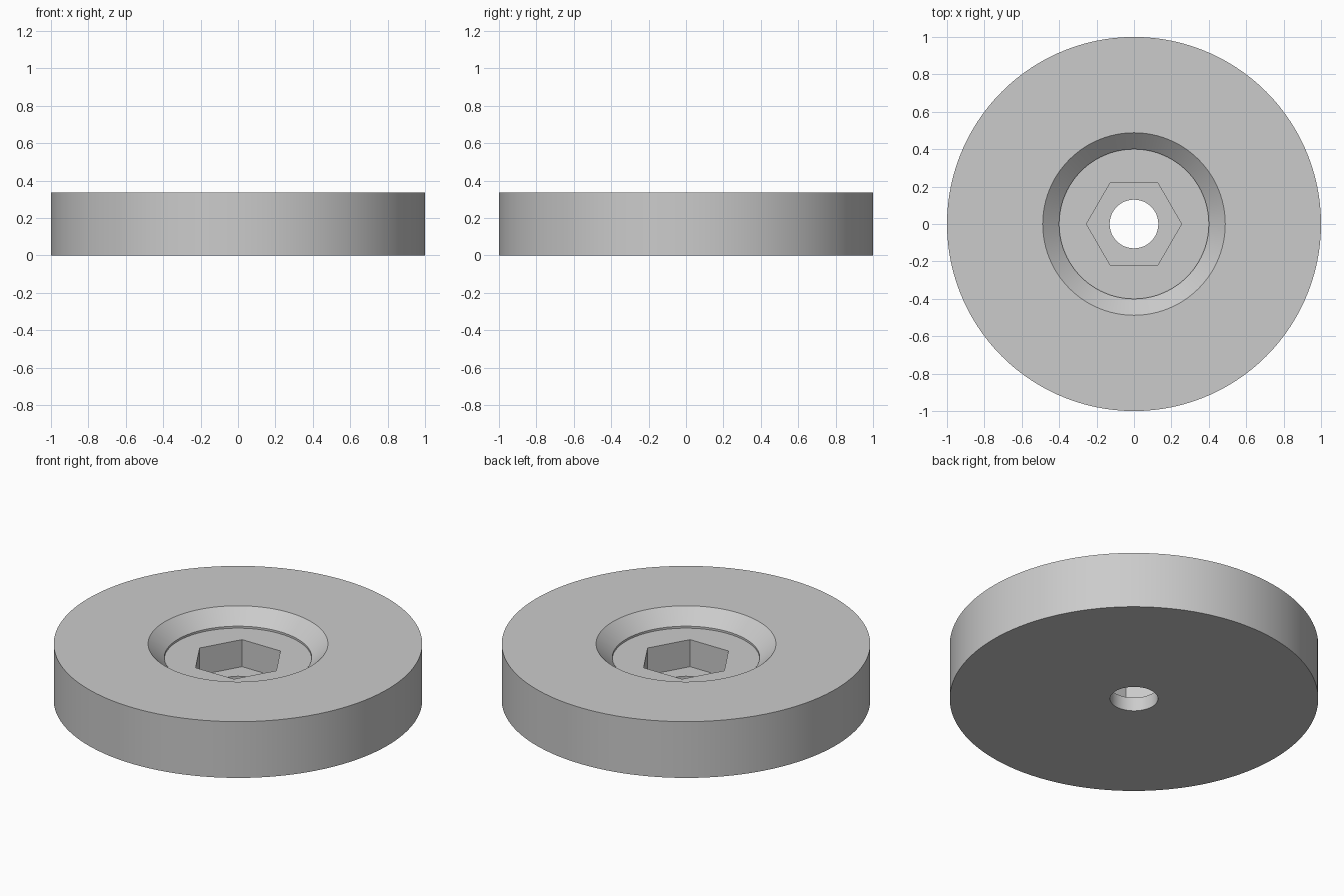
import bpy
import bmesh
from math import cos, sin, pi

cube = bpy.data.objects.get("Cube")
if cube:
    bpy.data.objects.remove(cube, do_unlink=True)

SEGMENTS = 120      # multiple of six, so the hexagon corners stay crisp
HEIGHT = 0.337
SEAT_Z = 0.244      # floor of the round recess
POCKET_Z = 0.082    # floor of the hexagonal pocket
HEX_FLAT = 0.22     # centre to flat side
HOLE = 0.13


def circle(radius):
    return lambda angle: radius


def hexagon(flat):
    # Corners lie on the x axis
    return lambda angle: flat / cos(angle % (pi / 3) - pi / 6)


# Closed cross-section, from the underside around the rim and down the bore
rings = [
    (circle(HOLE), 0),
    (circle(1), 0),
    (circle(1), HEIGHT),
    (circle(0.488), HEIGHT),
    (circle(0.4), 0.256),
    (circle(0.4), SEAT_Z),
    (hexagon(HEX_FLAT), SEAT_Z),
    (hexagon(HEX_FLAT), POCKET_Z),
    (circle(HOLE), POCKET_Z),
]

bm = bmesh.new()
loops = []
for radius, z in rings:
    loop = []
    for i in range(SEGMENTS):
        a = 2 * pi * i / SEGMENTS
        r = radius(a)
        loop.append(bm.verts.new((r * cos(a), r * sin(a), z)))
    loops.append(loop)

for lower, upper in zip(loops, loops[1:] + loops[:1]):
    for i in range(SEGMENTS):
        j = (i + 1) % SEGMENTS
        bm.faces.new((lower[i], lower[j], upper[j], upper[i]))
bmesh.ops.recalc_face_normals(bm, faces=bm.faces)

mesh = bpy.data.meshes.new("round_foot")
bm.to_mesh(mesh)
bm.free()
foot = bpy.data.objects.new("round_foot", mesh)
bpy.context.collection.objects.link(foot)

# Single plain grey
grey = bpy.data.materials.new("light_grey")
grey.use_nodes = True
colour = (0.6, 0.6, 0.6, 1)
grey.diffuse_color = colour
grey.node_tree.nodes["Principled BSDF"].inputs["Base Color"].default_value = colour
mesh.materials.append(grey)

# Smooth round walls, sharp rims and hexagon corners
bpy.ops.object.select_all(action="DESELECT")
foot.select_set(True)
bpy.context.view_layer.objects.active = foot
bpy.ops.object.shade_smooth_by_angle(angle=pi / 6)
